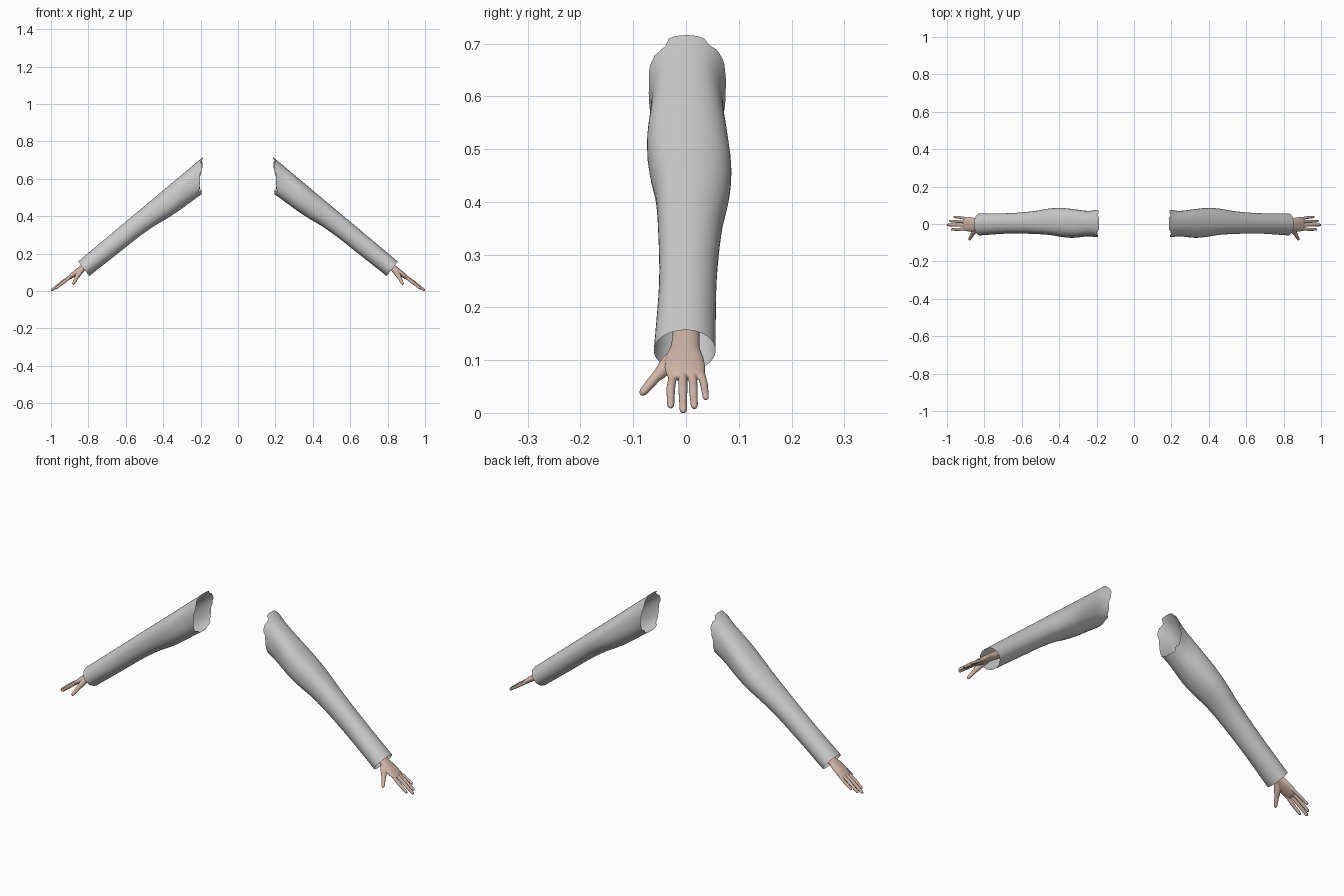
import bpy, bmesh, math, random
from mathutils import Vector

cube = bpy.data.objects.get("Cube")
if cube:
    bpy.data.objects.remove(cube, do_unlink=True)


def material(name, rgb):
    m = bpy.data.materials.new(name)
    m.use_nodes = True
    m.diffuse_color = (*rgb, 1)
    m.node_tree.nodes["Principled BSDF"].inputs["Base Color"].default_value = (*rgb, 1)
    return m


GREY = material("light grey cloth", (0.6, 0.6, 0.6))
SKIN = material("skin", (0.63, 0.46, 0.38))


def loft(bm, rings, caps=False):
    """Bridge a list of point rings with quads."""
    rows = [[bm.verts.new(p) for p in ring] for ring in rings]
    n = len(rows[0])
    for a, b in zip(rows, rows[1:]):
        for i in range(n):
            j = (i + 1) % n
            bm.faces.new((a[i], a[j], b[j], b[i]))
    if caps:
        bm.faces.new(rows[0])
        bm.faces.new(rows[-1])


def make(name, bm, side, mat):
    """Turn the bmesh into a smooth object, flipped to the wanted side."""
    for v in bm.verts:
        v.co.x *= side
    bmesh.ops.recalc_face_normals(bm, faces=bm.faces)
    mesh = bpy.data.meshes.new(name)
    bm.to_mesh(mesh)
    bm.free()
    mesh.materials.append(mat)
    for p in mesh.polygons:
        p.use_smooth = True
    ob = bpy.data.objects.new(name, mesh)
    bpy.context.collection.objects.link(ob)
    return ob


def spline(keys, t):
    """Smooth value from (t, values...) keys."""
    k = max(i for i in range(len(keys) - 1) if keys[i][0] <= t)
    a, b = keys[k], keys[k + 1]
    p, q = keys[max(k - 1, 0)], keys[min(k + 2, len(keys) - 1)]
    h = b[0] - a[0]
    u = (t - a[0]) / h
    out = []
    for i in range(1, len(a)):
        m0 = (b[i] - p[i]) / (b[0] - p[0]) * h
        m1 = (q[i] - a[i]) / (q[0] - a[0]) * h
        out.append((2*u**3 - 3*u**2 + 1) * a[i] + (u**3 - 2*u**2 + u) * m0
                   + (3*u**2 - 2*u**3) * b[i] + (u**3 - u**2) * m1)
    return out


# Sleeve: position along arm, front width, back width, lift of the underside
SLEEVE = [(0, .073, .078, 0), (.08, .066, .070, 0), (.22, .074, .080, 0),
          (.32, .068, .086, .005), (.42, .058, .082, .014), (.55, .053, .068, .016),
          (.75, .051, .058, .009), (1, .061, .056, 0)]
SEG, ROWS = 48, 28


def power(v, e):
    return math.copysign(abs(v) ** e, v)


def sleeve_ring(t):
    front, back, lift = spline(SLEEVE, t)
    top = Vector((.187, 0, .716)).lerp(Vector((.855, 0, .157)), t)
    low = Vector((.193, 0, .519 + lift)).lerp(Vector((.795, 0, .08 + lift)), t)
    mid, half = (top + low) / 2, (top - low) / 2
    e = .84 + .16 * t
    ring = []
    for i in range(SEG):
        a = math.tau * i / SEG
        s, c = math.sin(a), math.cos(a)
        ring.append(mid + half * power(c, e)
                    + Vector((0, power(s, e) * (back if s > 0 else front), 0)))
    return ring


def sleeve(name, side):
    rings = [sleeve_ring(i / ROWS) for i in range(ROWS + 1)]
    # torn shoulder edge, pulled back in uneven steps
    rng = random.Random(4)
    tear = 0
    for i in range(SEG):
        if i % 2 == 0:
            tear = rng.uniform(0, .75)
        if 3 < i < SEG - 3:
            rings[0][i] = rings[0][i].lerp(rings[1][i], tear)
    bm = bmesh.new()
    loft(bm, rings)
    make(name, bm, side, GREY)


def tube(bm, stations, seg=14):
    """Closed limb through (x, y, z, half width, half thickness) stations."""
    pts = [Vector(s[:3]) for s in stations]
    rings = []
    for k, s in enumerate(stations):
        d = (pts[min(k + 1, len(pts) - 1)] - pts[max(k - 1, 0)]).normalized()
        up = d.cross(Vector((0, 1, 0))).normalized()
        wide = up.cross(d)
        rings.append([pts[k] + wide * s[3] * math.cos(math.tau * i / seg)
                      + up * s[4] * math.sin(math.tau * i / seg) for i in range(seg)])
    loft(bm, rings, caps=True)


def digit(bm, base, joint, tip, r):
    """Tapered finger with a rounded tip."""
    base, joint, tip = Vector(base), Vector(joint), Vector(tip)
    end = (tip - joint).normalized()
    path = [(base, r), (base.lerp(joint, .5), r * .94), (joint, r),
            (joint.lerp(tip, .5), r * .88), (tip - end * r, r * .82),
            (tip - end * r * .35, r * .6), (tip, r * .2)]
    tube(bm, [(*p, q, q) for p, q in path])


# Fingers: knuckle, middle joint, tip, radius
FINGERS = [((.888, -.024, .080), (.936, -.029, .044), (.979, -.029, .010), .0085),
           ((.888, -.006, .083), (.943, -.006, .045), (1.0, -.005, .001), .0088),
           ((.886, .012, .082), (.938, .014, .047), (.988, .016, .009), .0085),
           ((.880, .027, .083), (.922, .034, .055), (.966, .038, .026), .0076)]


def hand(name, side):
    bm = bmesh.new()
    # wrist and palm
    tube(bm, [(.770, 0, .165, .026, .019), (.805, 0, .141, .026, .018),
              (.832, -.002, .122, .028, .017), (.855, -.003, .105, .036, .016),
              (.880, -.002, .087, .039, .014), (.900, -.001, .073, .036, .011),
              (.909, 0, .067, .030, .007)], 24)
    for f in FINGERS:
        digit(bm, *f)
    # thumb with its fleshy root
    tube(bm, [(.828, -.012, .117, .012, .012), (.848, -.032, .096, .016, .014),
              (.862, -.050, .074, .012, .012), (.866, -.058, .066, .009, .009)])
    digit(bm, (.852, -.040, .090), (.868, -.062, .062), (.882, -.086, .034), .0098)
    ob = make(name, bm, side, SKIN)
    # fuse the pieces into one soft skin
    fuse = ob.modifiers.new("fuse", 'REMESH')
    fuse.mode = 'VOXEL'
    fuse.voxel_size = .002
    fuse.use_smooth_shade = True
    soft = ob.modifiers.new("soften", 'SMOOTH')
    soft.factor = .5
    soft.iterations = 4


for label, side in (("left", 1), ("right", -1)):
    sleeve(label + "_sleeve", side)
    hand(label + "_hand", side)
